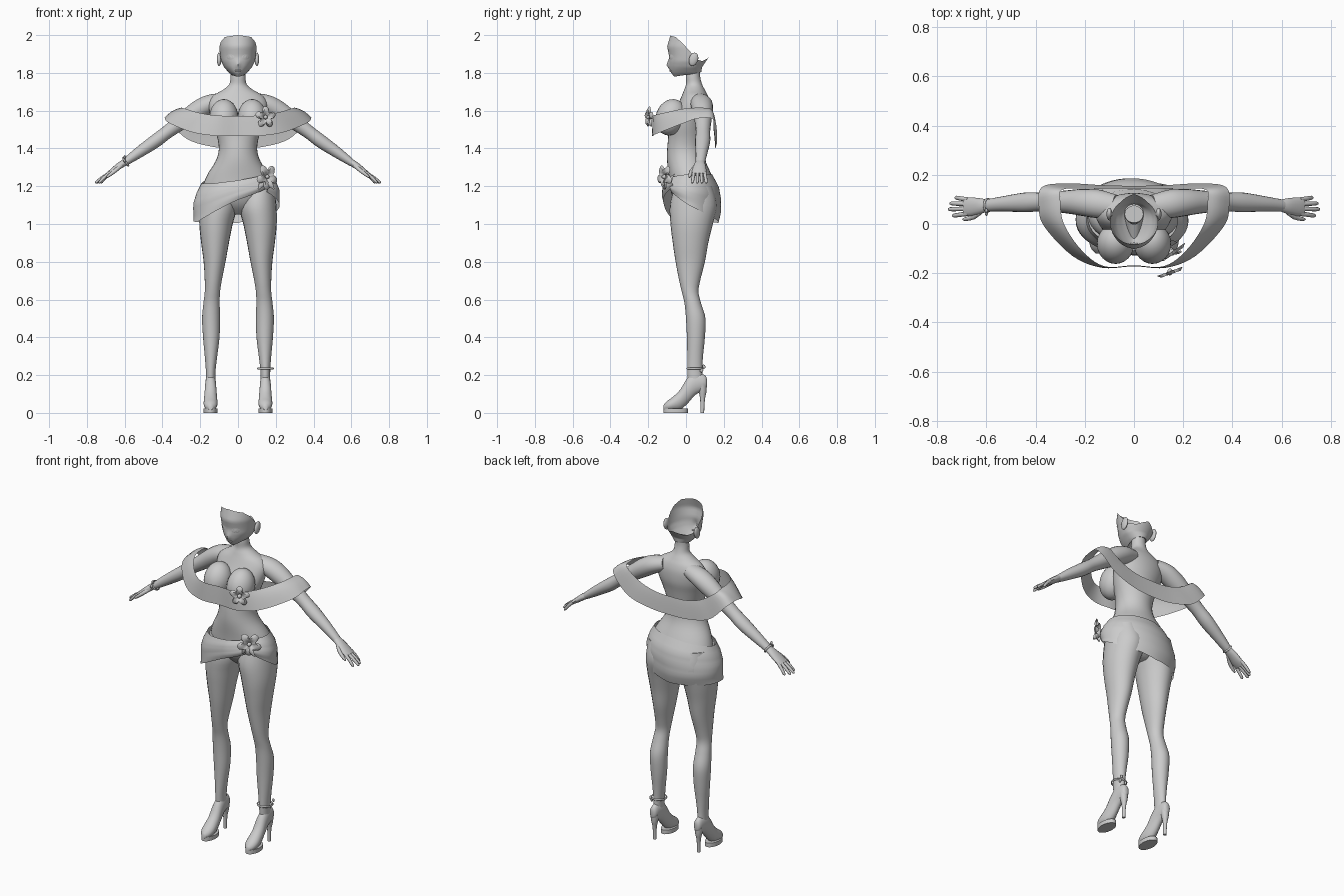
import bpy, bmesh, math
from mathutils import Vector, Matrix

if "Cube" in bpy.data.objects:
    bpy.data.objects.remove(bpy.data.objects["Cube"])

grey = bpy.data.materials.new("plain_grey")
grey.diffuse_color = (0.6, 0.6, 0.6, 1)
grey.use_nodes = True
grey.node_tree.nodes["Principled BSDF"].inputs["Base Color"].default_value = grey.diffuse_color


def finish(name, bm, mirror=False):
    bmesh.ops.recalc_face_normals(bm, faces=bm.faces)
    me = bpy.data.meshes.new(name)
    bm.to_mesh(me)
    bm.free()
    ob = bpy.data.objects.new(name, me)
    bpy.context.collection.objects.link(ob)
    me.materials.append(grey)
    bpy.ops.object.select_all(action='DESELECT')
    ob.select_set(True)
    bpy.context.view_layer.objects.active = ob
    bpy.ops.object.shade_smooth_by_angle(angle=math.radians(50))
    if mirror:
        ob.modifiers.new("mirror", 'MIRROR').use_clip = False
    return ob


def spline(rows, n=4, closed=False):
    """Catmull-Rom through tuples of numbers."""
    out, m = [], len(rows)
    at = (lambda i: rows[i % m]) if closed else (lambda i: rows[max(0, min(m - 1, i))])
    for i in range(m if closed else m - 1):
        for k in range(n):
            t = k / n
            out.append(tuple(
                b + t / 2 * (c - a + t * (2 * a - 5 * b + 4 * c - d + t * (3 * (b - c) + d - a)))
                for a, b, c, d in zip(at(i - 1), at(i), at(i + 1), at(i + 2))))
    return out if closed else out + [rows[-1]]


def lerp(x, table):
    """Linear lookup in rows of (key, value...)."""
    if x <= table[0][0]:
        return table[0][1:]
    for p, q in zip(table, table[1:]):
        if x <= q[0]:
            t = (x - p[0]) / (q[0] - p[0])
            return tuple(a + (b - a) * t for a, b in zip(p[1:], q[1:]))
    return table[-1][1:]


def grid(bm, rows, wrap=True, caps=False):
    vs = [[bm.verts.new(p) for p in r] for r in rows]
    n = len(rows[0])
    for a, b in zip(vs, vs[1:]):
        for i in range(n if wrap else n - 1):
            j = (i + 1) % n
            bm.faces.new((a[i], a[j], b[j], b[i]))
    if caps:
        bm.faces.new(vs[0])
        bm.faces.new(vs[-1])


def loft(bm, rows, sides=20, n=4):
    """Rows of centre, half-axis A and half-axis B, nine numbers each."""
    rings = []
    for r in spline(rows, n):
        c, a, b = Vector(r[:3]), Vector(r[3:6]), Vector(r[6:])
        rings.append([c + a * math.cos(s) + b * math.sin(s)
                      for s in (math.tau * i / sides for i in range(sides))])
    grid(bm, rings, caps=True)


def level(z, x0, x1, y0, y1):
    return ((x0 + x1) / 2, (y0 + y1) / 2, z, (x1 - x0) / 2, 0, 0, 0, (y1 - y0) / 2, 0)


def tube(bm, pts, sides=14, n=4):
    """Points of x, y, z, half-width along y, half-thickness."""
    rows = []
    for i, p in enumerate(pts):
        t = (Vector(pts[min(i + 1, len(pts) - 1)][:3]) - Vector(pts[max(i - 1, 0)][:3])).normalized()
        side = (Vector((0, 1, 0)) - t * t.y).normalized()
        rows.append((*p[:3], *(side * p[3]), *(t.cross(side) * p[4])))
    loft(bm, rows, sides, n)


def ball(bm, loc, size, rx=0):
    m = Matrix.Translation(loc) @ Matrix.Rotation(rx, 4, 'X') @ Matrix.Diagonal((*size, 1))
    bmesh.ops.create_uvsphere(bm, u_segments=24, v_segments=14, radius=1, matrix=m)


# Torso and neck
bm = bmesh.new()
loft(bm, [level(z, -w, w, f, b) for z, w, f, b in (
    (1.05, .05, 0, .08), (1.10, .15, -.05, .15), (1.17, .19, -.08, .17), (1.25, .168, -.09, .14),
    (1.33, .12, -.10, .105), (1.39, .102, -.10, .095), (1.45, .108, -.095, .10),
    (1.52, .13, -.09, .112), (1.58, .148, -.07, .125), (1.64, .155, -.04, .125),
    (1.68, .13, -.022, .115), (1.71, .08, -.01, .1), (1.74, .046, 0, .085),
    (1.78, .04, 0, .075), (1.82, .038, .005, .075))], 32)
finish("torso", bm)

# Bust
bm = bmesh.new()
ball(bm, (.075, -.08, 1.565), (.076, .08, .098), -.35)
finish("bust", bm, True)

# Arms
bm = bmesh.new()
tube(bm, [(.08, .07, 1.655, .05, .04), (.15, .082, 1.635, .058, .05), (.21, .088, 1.603, .055, .052),
          (.28, .09, 1.555, .046, .045), (.37, .09, 1.49, .038, .036), (.44, .088, 1.437, .04, .036),
          (.53, .082, 1.375, .031, .029), (.605, .075, 1.322, .024, .019)], 18)
finish("arm", bm, True)

# Hands: palm, four fingers, thumb
bm = bmesh.new()
tube(bm, [(.59, .076, 1.332, .022, .018), (.625, .073, 1.31, .032, .018),
          (.665, .07, 1.28, .038, .015), (.69, .07, 1.262, .036, .011)])
for y, dy, end in ((.042, -.008, .738), (.062, -.002, .755), (.081, .003, .748), (.099, .008, .728)):
    tube(bm, [(.675, y, 1.273, .0095, .009), ((.675 + end) / 2, y + dy / 2, 1.248, .009, .009),
              (end - .006, y + dy, 1.222, .008, .007), (end, y + dy, 1.217, .003, .003)], 8, 2)
tube(bm, [(.62, .055, 1.308, .012, .012), (.65, .03, 1.282, .011, .01),
          (.685, .02, 1.255, .008, .008), (.697, .019, 1.246, .003, .003)], 8, 2)
finish("hand", bm, True)

# Legs
bm = bmesh.new()
loft(bm, [level(*r) for r in (
    (1.2, .04, .19, -.06, .14), (1.1, .006, .203, -.085, .165), (1.0, .028, .205, -.082, .142),
    (.9, .048, .195, -.07, .118), (.8, .066, .182, -.055, .10), (.7, .086, .176, -.036, .075),
    (.64, .095, .176, -.022, .066), (.58, .097, .183, -.008, .08), (.5, .095, .19, 0, .103),
    (.4, .098, .185, .005, .1), (.3, .11, .176, .007, .09), (.22, .119, .17, .007, .086),
    (.15, .12, .17, .01, .09))], 24)
finish("leg", bm, True)

# Shoes: upper, sole and heel
bm = bmesh.new()
loft(bm, [(.145, y, (lo + hi) / 2, w, 0, 0, 0, 0, (hi - lo) / 2) for y, lo, hi, w in (
    (.112, .14, .175, .008), (.1, .122, .2, .022), (.05, .095, .215, .028), (.01, .05, .19, .031),
    (-.03, .017, .125, .035), (-.07, .012, .085, .037), (-.1, .012, .063, .029),
    (-.12, .014, .04, .01))], 18, 3)
finish("shoe", bm, True)
bm = bmesh.new()
grid(bm, [[(.145 + .037 * math.cos(s), -.055 + .065 * math.sin(s), z)
           for s in (math.tau * i / 24 for i in range(24))] for z in (0, .024)], caps=True)
finish("shoe_sole", bm, True)
bm = bmesh.new()
loft(bm, [level(0, .136, .154, .077, .096), level(.07, .134, .156, .075, .1),
          level(.11, .126, .164, .068, .108), level(.15, .12, .17, .06, .11)], 12, 3)
finish("shoe_heel", bm, True)

# Open head shell, sampled by turn (0 is front) and height
HEAD = [(1.78, .02, -.06, .075), (1.80, .047, -.08, .08), (1.83, .074, -.088, .085),
        (1.86, .089, -.091, .105), (1.89, .094, -.09, .125), (1.94, .1, -.1, .12), (2, .097, -.082, .1)]
RIM = [(0, 2.0), (45, 1.99), (70, 1.96), (90, 1.915), (110, 1.872), (140, 1.862), (180, 1.885)]


def head(a, z, out=0):
    w, f, b = lerp(z, HEAD)
    c = math.cos(a)
    y = .02 - c * (.02 - f + out if c > 0 else b - .02)
    nose = .014 * max(0, 1 - abs(a) / .2) * max(0, 1 - abs(z - 1.842) / .03)
    return Vector(((w + out) * math.sin(a), y - nose, z))


bm = bmesh.new()
turns = [math.tau * i / 48 - math.pi for i in range(48)]
rows = [[(.03 * math.sin(a), .03 - .03 * math.cos(a), 1.81) for a in turns]]
for k in range(19):
    row = []
    for a in turns:
        low = 1.78 + .012 * (1 - math.cos(a))
        top = lerp(abs(math.degrees(a)), RIM)[0]
        row.append(head(a, low + (top - low) * k / 18))
    rows.append(row)
grid(bm, rows)
finish("head", bm)

# Eyes and brows as thin plates on the face, then ears and lips
bm = bmesh.new()
for r0, r1 in ((0, .55), (.65, 1)):
    grid(bm, [[head(.45 + .25 * r * math.cos(s), 1.884 + .014 * r * math.sin(s), o) for s in
               (math.tau * i / 20 for i in range(20))] for r, o in ((r0 + .01, .003), (r1, .002))])
grid(bm, [[head(.2 + .055 * i, 1.912 + .008 * math.sin(i / 10 * math.pi) + h, .002)
           for i in range(11)] for h in (0, .005)], wrap=False)
finish("eye_and_brow", bm, True)
bm = bmesh.new()
ball(bm, (.1, .04, 1.872), (.012, .024, .036), -.3)
finish("ear", bm, True)
bm = bmesh.new()
ball(bm, (0, -.082, 1.812), (.018, .006, .005))
finish("lips", bm)

# Off-shoulder ruffle: right half of upper and lower edge, mirrored into a ring
half = [(0, -.168, 1.572, 0, -.172, 1.465), (.12, -.172, 1.575, .13, -.178, 1.468),
        (.21, -.11, 1.59, .25, -.13, 1.488), (.285, 0, 1.612, .365, -.01, 1.535),
        (.3, .1, 1.615, .387, .07, 1.56), (.29, .14, 1.6, .375, .15, 1.55),
        (.2, .145, 1.54, .27, .165, 1.45), (.1, .145, 1.51, .13, .158, 1.408),
        (0, .145, 1.505, 0, .155, 1.4)]
ring = half + [(-r[0], r[1], r[2], -r[3], r[4], r[5]) for r in half[-2:0:-1]]
bm = bmesh.new()
rows = [[] for _ in range(6)]
for r in spline(ring, 5, True):
    a, b = Vector(r[:3]), Vector(r[3:])
    for k in range(6):
        t = k / 5
        rows[k].append(a.lerp(b, t) + Vector((0, 0, .012 * math.sin(math.pi * t))))
grid(bm, rows)
finish("shoulder_ruffle", bm)

# Wrapped hip cloth: turn in degrees, upper edge, lower edge
WRAP = [(-315, 1.25, 1.17), (-290, 1.26, 1.13), (-270, 1.262, 1.10), (-225, 1.265, 1.04),
        (-180, 1.26, 1.005), (-90, 1.215, 1.015), (-62, 1.215, 1.01), (-40, 1.215, 1.045),
        (0, 1.23, 1.125), (35, 1.25, 1.175), (52, 1.265, 1.2)]
SHAPE = [(0, .185, .105, .125), (.25, .212, .118, .158), (.5, .225, .125, .172),
         (.75, .23, .125, .17), (1, .23, .118, .155)]
bm = bmesh.new()
rows = []
for k in range(13):
    t, row = k / 12, []
    w, f, b = lerp(t, SHAPE)
    for i in range(81):
        d = -315 + 367 * i / 80
        top, low = lerp(d, WRAP)
        a = math.radians(d)
        g = 1 + .018 * math.sin(9 * t + 2 * a) * t + (.015 if d > 0 else 0)
        c = math.cos(a)
        row.append((-.008 + w * g * math.sin(a), .015 - c * g * (f + .015 if c > 0 else b), top + (low - top) * t))
    rows.append(row)
grid(bm, rows, wrap=False)
finish("hip_wrap", bm)


# Five-petal flowers
def flower(name, loc, radius, turn, yaw):
    bm = bmesh.new()
    m = Matrix.Translation(loc) @ Matrix.Rotation(yaw, 4, 'Z')
    rows = []
    for s in (.08, .4, .75, 1):
        row = []
        for i in range(60):
            a = math.tau * i / 60
            r = radius * s * (1 - .6 * s * (1 - abs(math.cos(2.5 * (a - turn))) ** .7))
            row.append(m @ Vector((r * math.cos(a), -.03 * math.sin(s * 2.6), r * math.sin(a))))
        rows.append(row)
    grid(bm, rows)
    ball(bm, m @ Vector((0, -.018, 0)), (.011, .014, .011))
    finish(name, bm)


flower("chest_flower", (.14, -.178, 1.565), .058, .3, .35)
flower("hip_flower", (.145, -.1, 1.25), .068, .9, .6)

# Knot tails below the hip flower
bm = bmesh.new()
for x in (.11, .19):
    tube(bm, [(.145, -.1, 1.25, .006, .012), ((x + .145) / 2, -.118, 1.215, .006, .016),
              (x, -.112, 1.185, .004, .004)], 8, 3)
finish("knot_tails", bm)


# Bracelet and anklet, each with a small bow
def cuff(name, loc, r, tilt, bow):
    bm = bmesh.new()
    m = Matrix.Translation(loc) @ Matrix.Rotation(tilt, 4, 'Y')
    ring = []
    for i in range(25):
        a = math.tau * i / 24
        ring.append([m @ Vector(((r + .004 * math.cos(s)) * math.cos(a), (r + .004 * math.cos(s)) * math.sin(a),
                                 .005 * math.sin(s))) for s in (math.tau * j / 8 for j in range(8))])
    grid(bm, ring)
    for k in (-1, 1):
        ball(bm, Vector(loc) + Vector(bow) + Vector((0, .006 * k, .01 * k)), (.006, .008, .011), .5 * k)
    finish(name, bm)


cuff("bracelet", (-.595, .076, 1.329), .026, math.radians(-125), (-.005, -.028, .015))
cuff("anklet", (.145, .047, .235), .041, 0, (.022, .042, .0))
